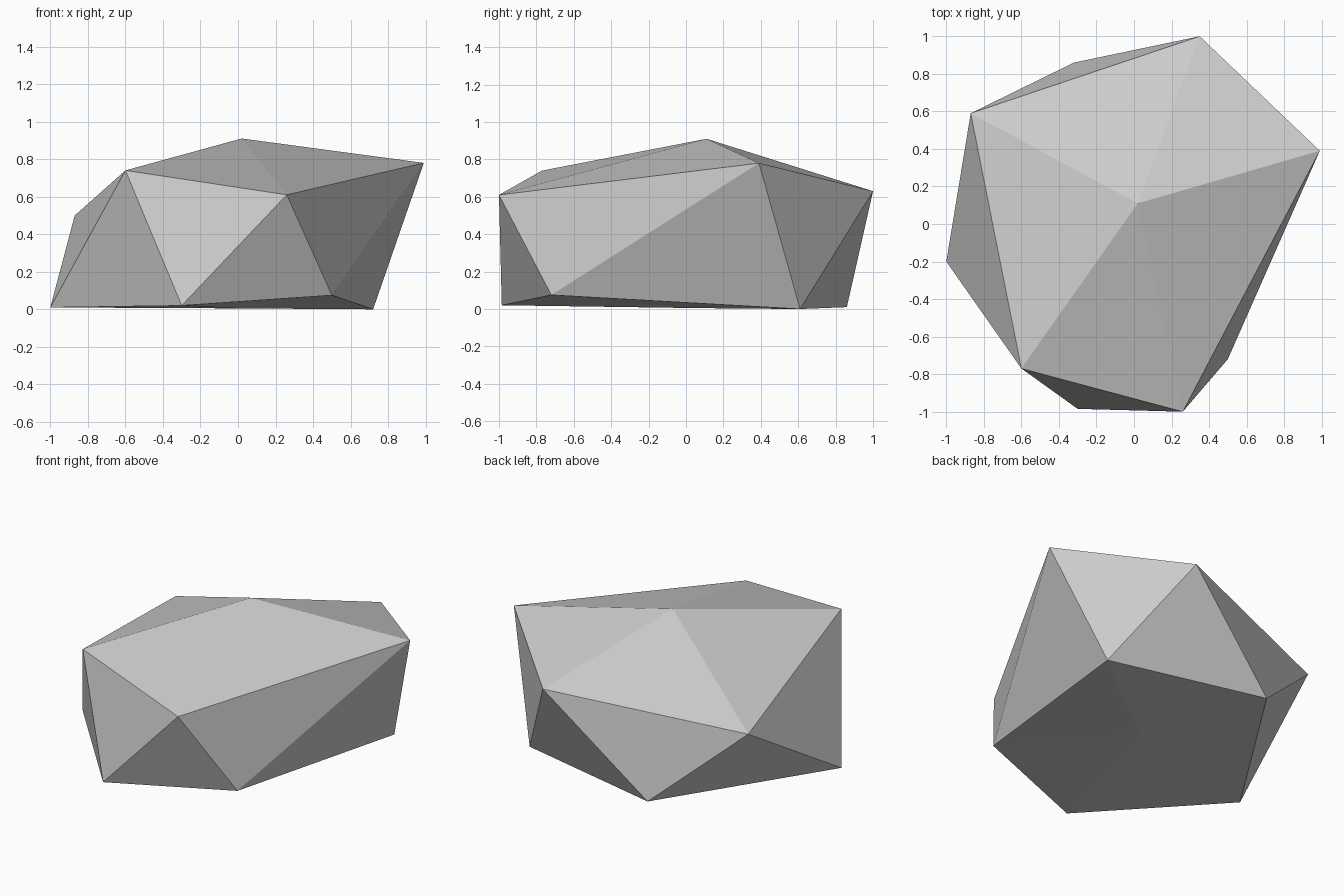
import bpy
import bmesh

cube = bpy.data.objects.get("Cube")
if cube:
    bpy.data.objects.remove(cube, do_unlink=True)

# Plain grey stone
stone = bpy.data.materials.new("stone_grey")
stone.use_nodes = True
grey = (0.6, 0.6, 0.6, 1)
stone.diffuse_color = grey
stone.node_tree.nodes["Principled BSDF"].inputs["Base Color"].default_value = grey

# Boulder: peak, two staggered rings of five corners, and a base point
peak = (0.02, 0.11, 0.91)
shoulder = [(-0.60, -0.77, 0.74), (0.26, -1.0, 0.61), (0.99, 0.39, 0.78),
            (0.35, 1.0, 0.63), (-0.87, 0.59, 0.50)]
foot = [(-0.30, -0.985, 0.02), (0.50, -0.72, 0.075), (0.72, 0.61, 0.0),
        (-0.32, 0.86, 0.01), (-1.0, -0.20, 0.01)]
base = (0.0, 0.05, 0.005)

bm = bmesh.new()
top, bottom = bm.verts.new(peak), bm.verts.new(base)
upper = [bm.verts.new(p) for p in shoulder]
lower = [bm.verts.new(p) for p in foot]
for i in range(5):
    j = (i + 1) % 5
    bm.faces.new((top, upper[i], upper[j]))
    bm.faces.new((upper[i], lower[i], upper[j]))
    bm.faces.new((upper[j], lower[i], lower[j]))
    bm.faces.new((bottom, lower[j], lower[i]))
bmesh.ops.recalc_face_normals(bm, faces=bm.faces)

mesh = bpy.data.meshes.new("boulder")
bm.to_mesh(mesh)
bm.free()
mesh.materials.append(stone)
bpy.context.collection.objects.link(bpy.data.objects.new("boulder", mesh))
